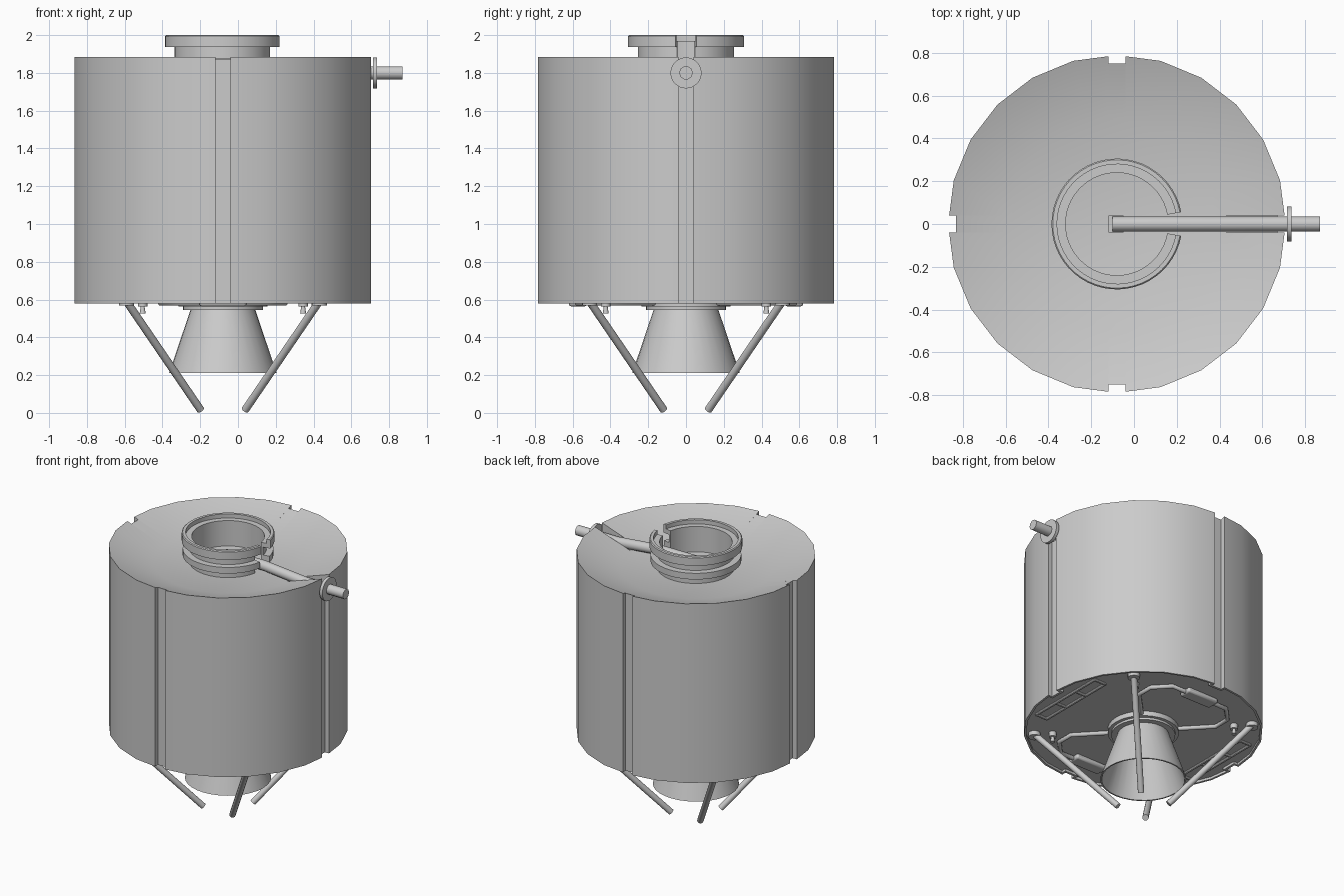
import bpy, bmesh, math
from mathutils import Vector

if "Cube" in bpy.data.objects:
    bpy.data.objects.remove(bpy.data.objects["Cube"])

CX = -0.08                      # body axis offset in x
mat = bpy.data.materials.new("light_grey")
mat.diffuse_color = (0.6, 0.6, 0.6, 1)
mat.use_nodes = True
mat.node_tree.nodes["Principled BSDF"].inputs["Base Color"].default_value = mat.diffuse_color


def finish(name, bm):
    bmesh.ops.recalc_face_normals(bm, faces=bm.faces)
    me = bpy.data.meshes.new(name)
    bm.to_mesh(me)
    bm.free()
    ob = bpy.data.objects.new(name, me)
    bpy.context.collection.objects.link(ob)
    me.materials.append(mat)
    me.shade_smooth()
    me.set_sharp_from_angle(angle=math.radians(30))
    return ob


def rod(name, p, q, r1, r2=None, n=16):
    p, q = Vector(p), Vector(q)
    bm = bmesh.new()
    bmesh.ops.create_cone(bm, cap_ends=True, segments=n, radius1=r1,
                          radius2=r1 if r2 is None else r2, depth=(q - p).length)
    ob = finish(name, bm)
    ob.location = (p + q) / 2
    ob.rotation_euler = (q - p).to_track_quat('Z', 'Y').to_euler()
    return ob


def box(name, lo, hi):
    bm = bmesh.new()
    bmesh.ops.create_cube(bm, size=1)
    for v in bm.verts:
        v.co = [l + (c + 0.5) * (h - l) for c, l, h in zip(v.co, lo, hi)]
    return finish(name, bm)


def tube(name, pts, r):
    cu = bpy.data.curves.new(name, 'CURVE')
    cu.dimensions = '3D'
    cu.bevel_depth = r
    cu.bevel_resolution = 3
    cu.use_fill_caps = True
    sp = cu.splines.new('POLY')
    sp.points.add(len(pts) - 1)
    for sp_pt, p in zip(sp.points, pts):
        sp_pt.co = (*p, 1)
    cu.materials.append(mat)
    ob = bpy.data.objects.new(name, cu)
    bpy.context.collection.objects.link(ob)


def revolve(name, profile, n, gap=0.0):
    """Spin a closed (r, z) profile round the body axis, leaving a gap at +x."""
    bm = bmesh.new()
    rings = []
    for i in range(n + (1 if gap else 0)):
        a = gap + (2 * math.pi - 2 * gap) * i / n
        rings.append([bm.verts.new((CX + r * math.cos(a), r * math.sin(a), z)) for r, z in profile])
    m = len(profile)
    for i in range(n):
        s, t = rings[i], rings[(i + 1) % len(rings)]
        for j in range(m):
            k = (j + 1) % m
            bm.faces.new((s[j], s[k], t[k], t[j]))
    if gap:
        bm.faces.new(rings[0])
        bm.faces.new(rings[-1])
    return finish(name, bm)


def outline(R, w, rin):
    """24-sided outline with a slot of half width w at each quarter."""
    pts = []
    for k in range(24):
        a = k * math.pi / 12
        c, s = math.cos(a), math.sin(a)
        if k % 6:
            pts.append((R * c, R * s))
        else:
            ro = R - w * math.tan(math.pi / 24)
            for r, t in ((ro, -w), (rin, -w), (rin, w), (ro, w)):
                pts.append((r * c - t * s, r * s + t * c))
    return pts


# main body: slotted drum, recessed underside, dished top
# the slot floor on the +x side drops to form the pipe trough
def rim(i, x, y):
    if i in (1, 2):
        return 1.757
    return 1.785 + (math.hypot(x, y) - 0.5) / 0.29 * 0.1


outer, inset = outline(0.79, 0.04, 0.752), outline(0.775, 0.055, 0.735)
well = outline(0.5, 0.04, 0.5 - 0.04 * math.tan(math.pi / 24))
layers = [[(x, y, 0.597) for x, y in inset], [(x, y, 0.58) for x, y in inset],
          [(x, y, 0.58) for x, y in outer], [(x, y, rim(i, x, y)) for i, (x, y) in enumerate(outer)],
          [(x, y, 1.785) for x, y in well]]
bm = bmesh.new()
rings = [[bm.verts.new((x + CX, y, z)) for x, y, z in L] for L in layers]
for s, t in zip(rings, rings[1:]):
    for j in range(len(s)):
        k = (j + 1) % len(s)
        bm.faces.new((s[j], s[k], t[k], t[j]))
bm.faces.new(rings[0])
bm.faces.new(rings[-1])
bmesh.ops.remove_doubles(bm, verts=bm.verts, dist=0.0005)
finish("body", bm)

# split collar on top, open toward the pipe
revolve("collar", [(0.24, 1.78), (0.255, 1.78), (0.255, 1.835), (0.3, 1.835), (0.3, 1.88),
                   (0.255, 1.88), (0.255, 1.937), (0.306, 1.937), (0.306, 1.994), (0.3, 2.0),
                   (0.28, 2.0), (0.28, 1.97), (0.24, 1.97)], 48, math.radians(10.5))

# feed pipe with its end flange and inner support
tube("feed_pipe", [(-0.1, 0, 1.832), (0.22, 0, 1.832), (0.55, 0, 1.8), (0.87, 0, 1.8)], 0.036)
rod("pipe_flange", (0.715, 0, 1.8), (0.737, 0, 1.8), 0.082, n=32)
box("pipe_support", (CX - 0.04, -0.04, 1.78), (CX + 0.03, 0.04, 1.83))

# engine mount rings and hollow bell
revolve("engine_mount", [(0.05, 0.6), (0.235, 0.6), (0.235, 0.562), (0.212, 0.562),
                         (0.212, 0.546), (0.05, 0.546)], 32)
revolve("engine_bell", [(0.17, 0.55), (0.285, 0.21), (0.275, 0.21), (0.155, 0.545),
                        (0.01, 0.545), (0.01, 0.55)], 32)

# four diagonal legs, sockets and small thrusters
for sx in (-1, 1):
    for sy in (-1, 1):
        def at(d, z):
            return (CX + sx * d, sy * d, z)
        rod("leg", at(0.51, 0.59), at(0.118, 0.016), 0.021)
        rod("leg_socket", at(0.51, 0.6), at(0.51, 0.568), 0.04)
        rod("thruster_base", at(0.425, 0.6), at(0.425, 0.562), 0.025)
        rod("thruster_nozzle", at(0.425, 0.525), at(0.425, 0.565), 0.016, 0.01)

# underside tanks with a pipe loop on each side
for sy in (-1, 1):
    y0, y1 = sorted((sy * 0.525, sy * 0.62))
    tank = box("tank", (CX - 0.125, y0, 0.564), (CX + 0.125, y1, 0.6))
    bev = tank.modifiers.new("round", 'BEVEL')
    bev.width = 0.012
    bev.segments = 2
    for sx in (-1, 1):
        loop = [(0.15, 0.16), (0.33, 0.35), (0.33, 0.47), (0.23, 0.575), (0.1, 0.575)]
        tube("tank_pipe", [(CX + sx * x, sy * y, 0.582) for x, y in loop], 0.015)

# underside ladder frames
for sx in (-1, 1):
    for d in (0.58, 0.67):
        rod("frame_rail", (CX + sx * d, -0.3, 0.589), (CX + sx * d, 0.3, 0.589), 0.01, n=8)
    for y in (-0.3, -0.1, 0.1, 0.3):
        rod("frame_rung", (CX + sx * 0.58, y, 0.589), (CX + sx * 0.67, y, 0.589), 0.01, n=8)
